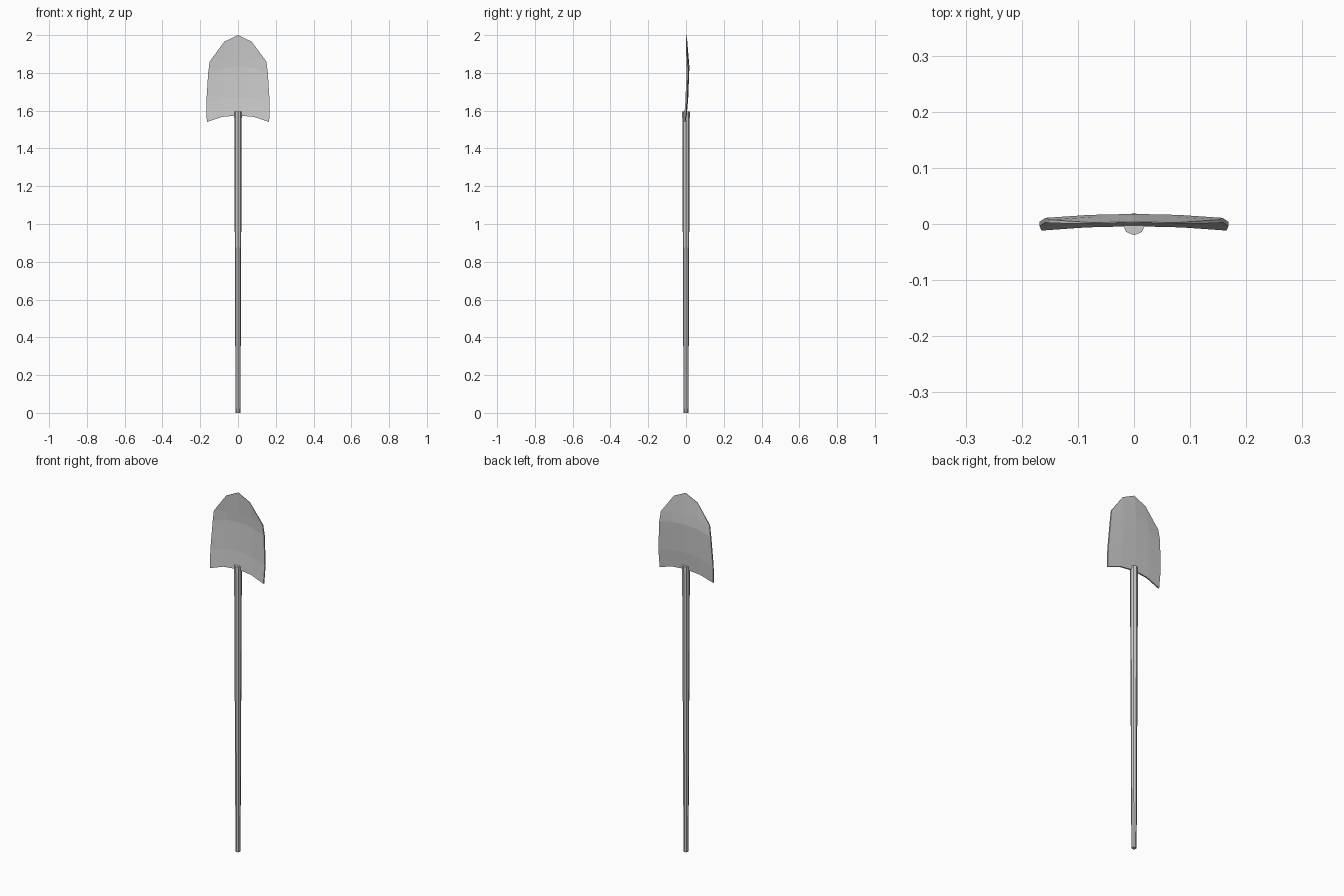
import bpy, bmesh, math

if "Cube" in bpy.data.objects:
    bpy.data.objects.remove(bpy.data.objects["Cube"])


def finish(name, bm):
    bmesh.ops.recalc_face_normals(bm, faces=bm.faces[:])
    me = bpy.data.meshes.new(name)
    bm.to_mesh(me)
    bm.free()
    ob = bpy.data.objects.new(name, me)
    bpy.context.collection.objects.link(ob)
    return ob


# Handle: tapered eight-sided pole, wider at the blade
bm = bmesh.new()
rings = []
for z, r in ((0, 0.013), (1.595, 0.020)):
    rings.append([bm.verts.new((r * math.sin(i * math.pi / 4), -r * math.cos(i * math.pi / 4), z))
                  for i in range(8)])
for i in range(8):
    j = (i + 1) % 8
    bm.faces.new((rings[0][i], rings[0][j], rings[1][j], rings[1][i]))
for ring in rings:
    bm.faces.new(ring)
finish("handle", bm)

# Blade: each row gives centre depth, half thickness and (x, z) from centre to edge
rows = [
    (0.000, 0.004, ((0, 1.575), (0.085, 1.567), (0.165, 1.54))),
    (0.008, 0.004, ((0, 1.672), (0.085, 1.664), (0.168, 1.64))),
    (0.014, 0.004, ((0, 1.832), (0.080, 1.824), (0.158, 1.80))),
    (0.011, 0.003, ((0, 1.880), (0.078, 1.875), (0.150, 1.86))),
    (0.003, 0.001, ((0, 2.000), (0.073, 1.965), (0.150, 1.86))),
]
bm = bmesh.new()
sheets = []
for side in (-1, 1):
    sheet = []
    for depth, half, pts in rows:
        full = [(-x, z) for x, z in reversed(pts[1:])] + list(pts)
        sheet.append([bm.verts.new((x, depth - 0.008 * (x / 0.168) ** 2 + side * half, z))
                      for x, z in full])
    # the rounded end starts at the shoulder corners
    for k in (0, 4):
        bm.verts.remove(sheet[4][k])
        sheet[4][k] = sheet[3][k]
    sheets.append(sheet)


def face(*vs):
    bm.faces.new(list(dict.fromkeys(vs)))


for s in sheets:
    for r in range(4):
        for c in range(4):
            face(s[r][c], s[r][c + 1], s[r + 1][c + 1], s[r + 1][c])


# Rim joining front and back sheets
def outline(s):
    return s[0] + [s[r][4] for r in (1, 2, 3)] + s[4][3:0:-1] + [s[r][0] for r in (3, 2, 1)]


front, back = outline(sheets[0]), outline(sheets[1])
for i in range(len(front)):
    face(front[i - 1], front[i], back[i], back[i - 1])
finish("blade", bm)
